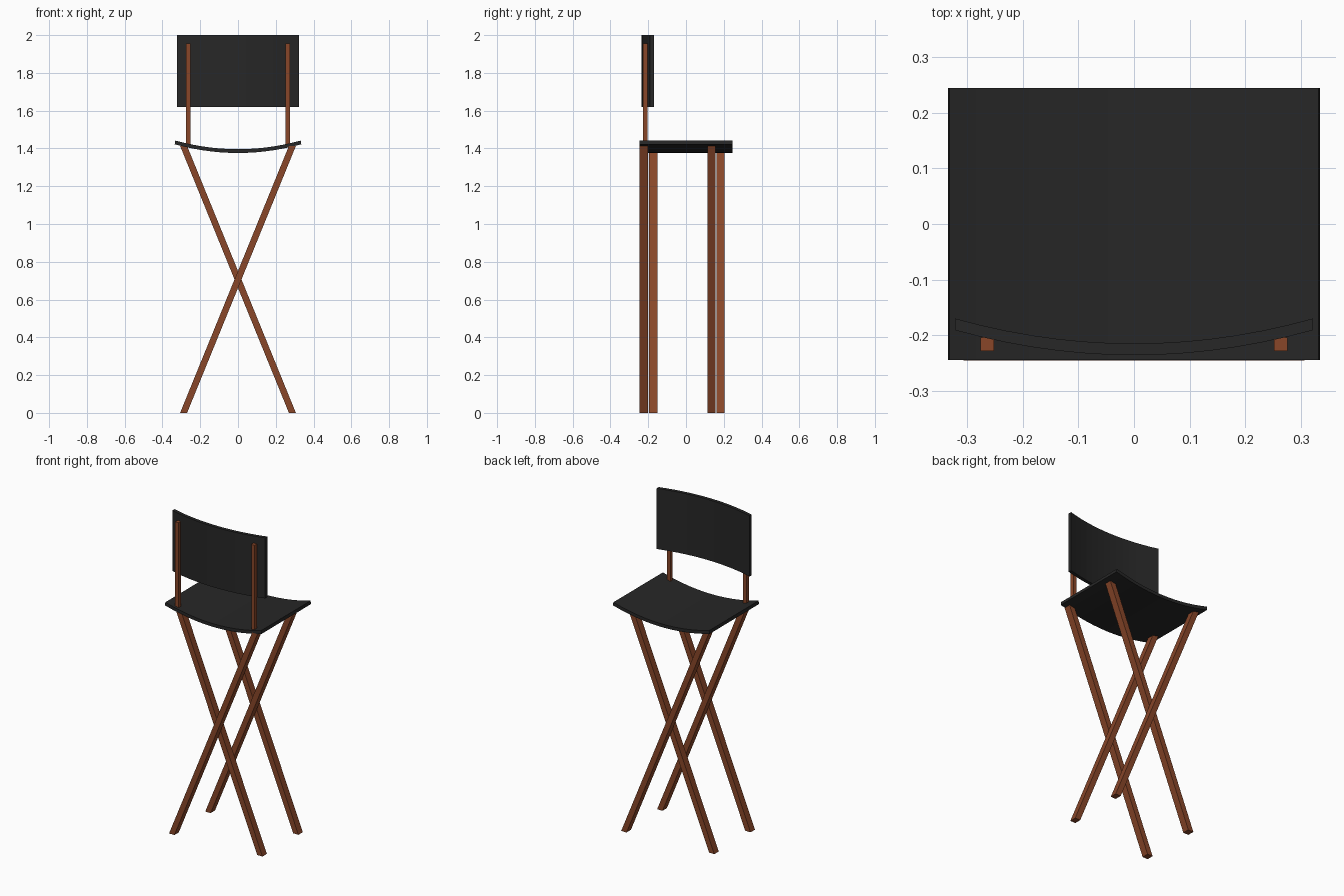
import bpy
from mathutils import Vector

if "Cube" in bpy.data.objects:
    bpy.data.objects.remove(bpy.data.objects["Cube"])


def material(name, color):
    m = bpy.data.materials.new(name)
    m.diffuse_color = color
    m.use_nodes = True
    m.node_tree.nodes["Principled BSDF"].inputs["Base Color"].default_value = m.diffuse_color
    return m


WOOD = material("brown_wood", (0.25, 0.062, 0.022, 1))
FABRIC = material("black_fabric", (0.02, 0.02, 0.02, 1))


def prism(name, profile, offset, mat):
    """Sweep a closed planar profile along an offset vector."""
    n = len(profile)
    bottom = [Vector(p) for p in profile]
    verts = bottom + [p + Vector(offset) for p in bottom]
    faces = [tuple(reversed(range(n))), tuple(range(n, 2 * n))]
    faces += [(i, (i + 1) % n, n + (i + 1) % n, n + i) for i in range(n)]
    mesh = bpy.data.meshes.new(name)
    mesh.from_pydata(verts, [], faces)
    mesh.materials.append(mat)
    obj = bpy.data.objects.new(name, mesh)
    bpy.context.collection.objects.link(obj)
    return obj


def bar(name, x, y, z, wx, wy, offset):
    corners = [(-1, -1), (1, -1), (1, 1), (-1, 1)]
    return prism(name, [(x + a * wx / 2, y + b * wy / 2, z) for a, b in corners],
                 offset, WOOD)


def sling(half, low, rise, thick, lean, steps=14):
    """Closed outline of a sagging strip, as (across, sag) pairs."""
    ts = [-1 + 2 * i / steps for i in range(steps + 1)]
    lower = [(half * t, low + rise * t * t) for t in ts]
    upper = [((half - lean) * t, low + thick + rise * t * t) for t in reversed(ts)]
    return lower + upper


# Curved seat
seat = prism("seat", [(a, 0.245, s) for a, s in sling(0.335, 1.376, 0.046, 0.02, 0.003)],
             (0, -0.49, 0), FABRIC)

# Curved backrest
back = prism("backrest", [(a, s, 1.62) for a, s in sling(0.322, -0.236, 0.045, 0.021, 0)],
             (0, 0, 0.38), FABRIC)

# Crossed legs, front and rear pairs
for pair, y_rising, y_falling in (("front", -0.2235, -0.1735), ("rear", 0.135, 0.1825)):
    bar(pair + "_leg_rising", -0.288, y_rising, 0, 0.037, 0.0435, (0.576, 0, 1.413))
    bar(pair + "_leg_falling", 0.288, y_falling, 0, 0.037, 0.0435, (-0.576, 0, 1.413))

# Backrest posts
for side, x in (("left", -0.264), ("right", 0.264)):
    bar(side + "_back_post", x, -0.2165, 1.415, 0.024, 0.024, (0, 0, 0.54))
